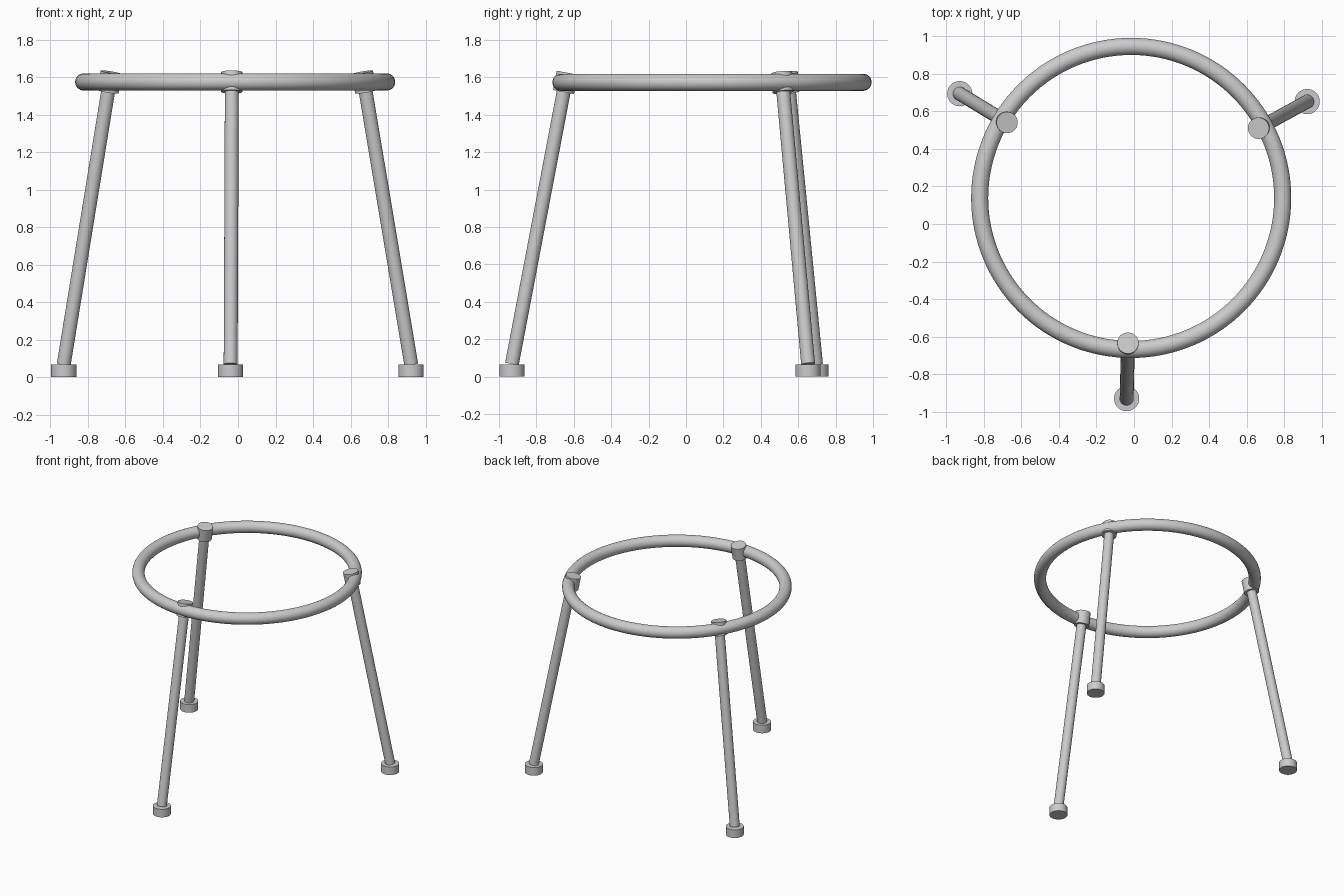
import bpy, math
from mathutils import Vector

if "Cube" in bpy.data.objects:
    bpy.data.objects.remove(bpy.data.objects["Cube"])

CX, CY = -0.015, 0.139          # stand axis
RING_Z, RING_R, TUBE_R = 1.574, 0.808, 0.0455
LEG_R, COLLAR_R, FOOT_R, FOOT_H = 0.037, 0.057, 0.067, 0.066


def smooth(obj, name):
    obj.name = name
    bpy.ops.object.shade_smooth_by_angle(angle=math.radians(35))
    return obj


def rod(name, a, b, radius, sides=48):
    """Capped cylinder running from point a to point b."""
    a, b = Vector(a), Vector(b)
    d = b - a
    bpy.ops.mesh.primitive_cylinder_add(
        vertices=sides, radius=radius, depth=d.length, location=(a + b) / 2,
        rotation=d.to_track_quat('Z', 'Y').to_euler())
    return smooth(bpy.context.object, name)


# Ring that carries the load
bpy.ops.mesh.primitive_torus_add(
    location=(CX, CY, RING_Z), major_radius=RING_R, minor_radius=TUBE_R,
    major_segments=128, minor_segments=32)
smooth(bpy.context.object, "top_ring")

# Three splayed legs, each with a collar on the ring and a foot
names = ("front", "right", "left")
for i, side in enumerate(names):
    ang = math.radians(-91.3 + 120 * i)

    def point(radial, z):
        return (CX + radial * math.cos(ang), CY + radial * math.sin(ang), z)

    foot_c, top_c = Vector(point(1.07, 0.068)), Vector(point(0.774, 1.625))
    axis = (top_c - foot_c).normalized()
    rod(side + "_leg", foot_c, top_c - axis * 0.02, LEG_R)
    rod(side + "_collar", top_c - axis * 0.105, top_c, COLLAR_R)
    rod(side + "_foot", point(1.07, 0), point(1.07, FOOT_H), FOOT_R)
